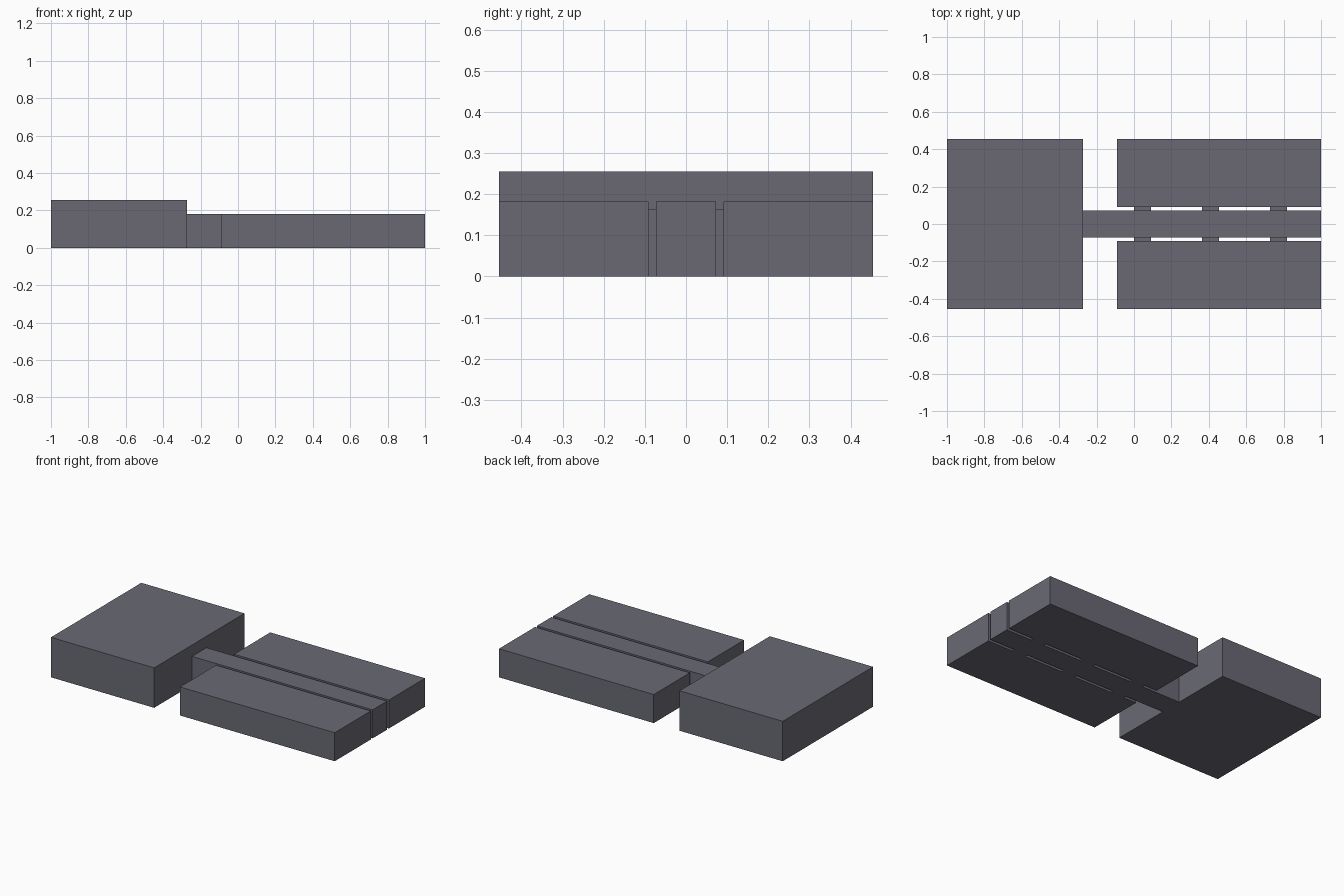
import bpy
import bmesh
from mathutils import Vector

if "Cube" in bpy.data.objects:
    bpy.data.objects.remove(bpy.data.objects["Cube"])

U = 1 / 11  # layout module

grey = bpy.data.materials.new("slate_grey")
grey.diffuse_color = (0.144, 0.141, 0.174, 1)
grey.use_nodes = True
grey.node_tree.nodes["Principled BSDF"].inputs["Base Color"].default_value = grey.diffuse_color


def box(name, lo, hi):
    """Axis-aligned box between two corners."""
    lo, hi = Vector(lo), Vector(hi)
    bm = bmesh.new()
    bmesh.ops.create_cube(bm, size=1)
    for v in bm.verts:
        v.co = Vector((v.co[i] + 0.5) * (hi[i] - lo[i]) + lo[i] for i in range(3))
    mesh = bpy.data.meshes.new(name)
    bm.to_mesh(mesh)
    bm.free()
    mesh.materials.append(grey)
    obj = bpy.data.objects.new(name, mesh)
    bpy.context.collection.objects.link(obj)
    return obj


# Tall block at the left end
box("head_block", (-1, -5 * U, 0), (-3 * U, 5 * U, 2.8 * U))

# Narrow bar running from the head block to the right end
box("spine", (-3 * U, -0.8 * U, 0), (1, 0.8 * U, 2 * U))

for side, s in (("back", 1), ("front", -1)):
    # Wide low slab on each side of the spine
    y0, y1 = sorted((s * U, s * 5 * U))
    box(f"{side}_slab", (-U, y0, 0), (1, y1, 2 * U))
    # Small tabs bridging the gap between spine and slab
    y0, y1 = sorted((s * 0.8 * U, s * U))
    for i in range(3):
        x = 4 * U * i
        box(f"{side}_tab_{i + 1}", (x, y0, 0), (x + U, y1, 1.8 * U))
